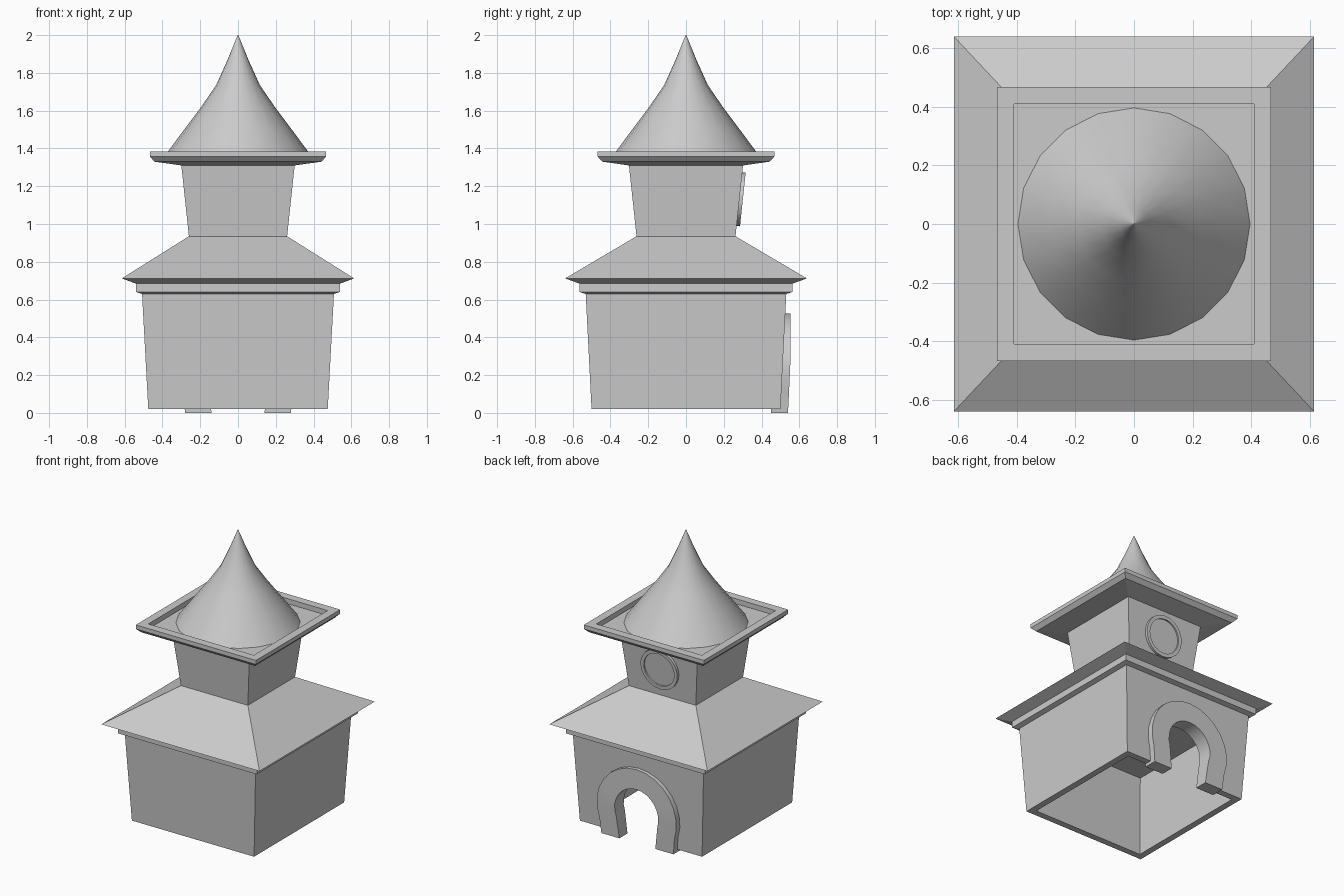
import bpy, bmesh, math

if "Cube" in bpy.data.objects:
    bpy.data.objects.remove(bpy.data.objects["Cube"])


def finish(name, bm, smooth=False):
    bmesh.ops.recalc_face_normals(bm, faces=bm.faces)
    me = bpy.data.meshes.new(name)
    bm.to_mesh(me)
    bm.free()
    ob = bpy.data.objects.new(name, me)
    bpy.context.collection.objects.link(ob)
    if smooth:
        bpy.ops.object.select_all(action='DESELECT')
        bpy.context.view_layer.objects.active = ob
        ob.select_set(True)
        bpy.ops.object.shade_smooth_by_angle(angle=math.radians(35))
    return ob


def loft(bm, rings, cap_start=False, cap_end=False, closed=False):
    """Skin a list of equal-length point loops."""
    loops = [[bm.verts.new(p) for p in r] for r in rings]
    n = len(loops[0])
    pairs = list(zip(loops, loops[1:]))
    if closed:
        pairs.append((loops[-1], loops[0]))
    for a, b in pairs:
        for i in range(n):
            j = (i + 1) % n
            bm.faces.new((a[i], a[j], b[j], b[i]))
    if cap_start:
        bm.faces.new(loops[0])
    if cap_end:
        bm.faces.new(loops[-1])


def square_part(name, sections, cap_start=False, cap_end=False):
    """Sections are (half x, half y, z)."""
    bm = bmesh.new()
    loft(bm, [[(x, y, z), (-x, y, z), (-x, -y, z), (x, -y, z)]
              for x, y, z in sections], cap_start, cap_end)
    return finish(name, bm)


def circle(r, z, n):
    return [(r * math.cos(math.tau * i / n), r * math.sin(math.tau * i / n), z)
            for i in range(n)]


# hollow lower house with a trim band
house = square_part("lower_house", [
    (.455, .48, .60), (.43, .455, .02), (.475, .50, .02), (.508, .531, .63),
    (.54, .563, .64), (.54, .563, .685)], True, True)

# hipped roof
square_part("hip_roof", [(.535, .558, .682), (.615, .64, .712), (.26, .262, .935)])

# flared tower
square_part("tower", [(.26, .262, .935), (.30, .302, 1.31)])

# upper ledge with sunken top
square_part("ledge", [(.30, .302, 1.31), (.442, .442, 1.33), (.467, .468, 1.357),
                      (.467, .468, 1.385), (.41, .41, 1.385), (.41, .41, 1.35)],
            False, True)

# concave spire
bm = bmesh.new()
loft(bm, [circle(r, z, 20) for r, z in
          [(.396, 1.35), (.285, 1.50), (.195, 1.62), (.116, 1.735), (.055, 1.87), (.002, 2.0)]],
     False, True)
finish("spire", bm, True)

# horseshoe door surround on the back wall
CZ, SEG = .215, 16


def horseshoe(r, foot_x, foot_z=0):
    pts = [(foot_x, foot_z)]
    for i in range(SEG + 1):
        a = math.radians(-20 + 220 * i / SEG)
        pts.append((r * math.cos(a), CZ + r * math.sin(a)))
    return pts + [(-foot_x, foot_z)]


def face_y(z):
    return .54 + .012 * min(z / .25, 1)


bm = bmesh.new()
sections = []
for (ox, oz), (ix, iz) in zip(horseshoe(.31, .28), horseshoe(.17, .14)):
    sections.append([(ix, .45, iz), (ox, .45, oz),
                     (ox, face_y(oz), oz), (ix, face_y(iz), iz)])
loft(bm, sections, True, True)
finish("door_arch", bm, True)

# doorway opening
bm = bmesh.new()
opening = horseshoe(.19, .16, -.05)
loft(bm, [[(x, y, z) for x, z in opening] for y in (.40, .70)], True, True)
cutter = finish("doorway_cutter", bm)
cutter.hide_render = True
mod = house.modifiers.new("doorway", 'BOOLEAN')
mod.operation = 'DIFFERENCE'
mod.solver = 'EXACT'
mod.object = cutter
bpy.context.view_layer.objects.active = house
bpy.ops.object.modifier_apply(modifier=mod.name)
bpy.data.objects.remove(cutter)

# round dial with raised rim, tilted with the tower wall
bm = bmesh.new()
loft(bm, [circle(r, z, 24) for r, z in
          [(.143, -.005), (.143, .018), (.118, .018), (.118, .008)]], False, True)
dial = finish("round_dial", bm, True)
dial.location = (0, .283, 1.132)
dial.rotation_euler = (math.radians(-90) - .105, 0, 0)
